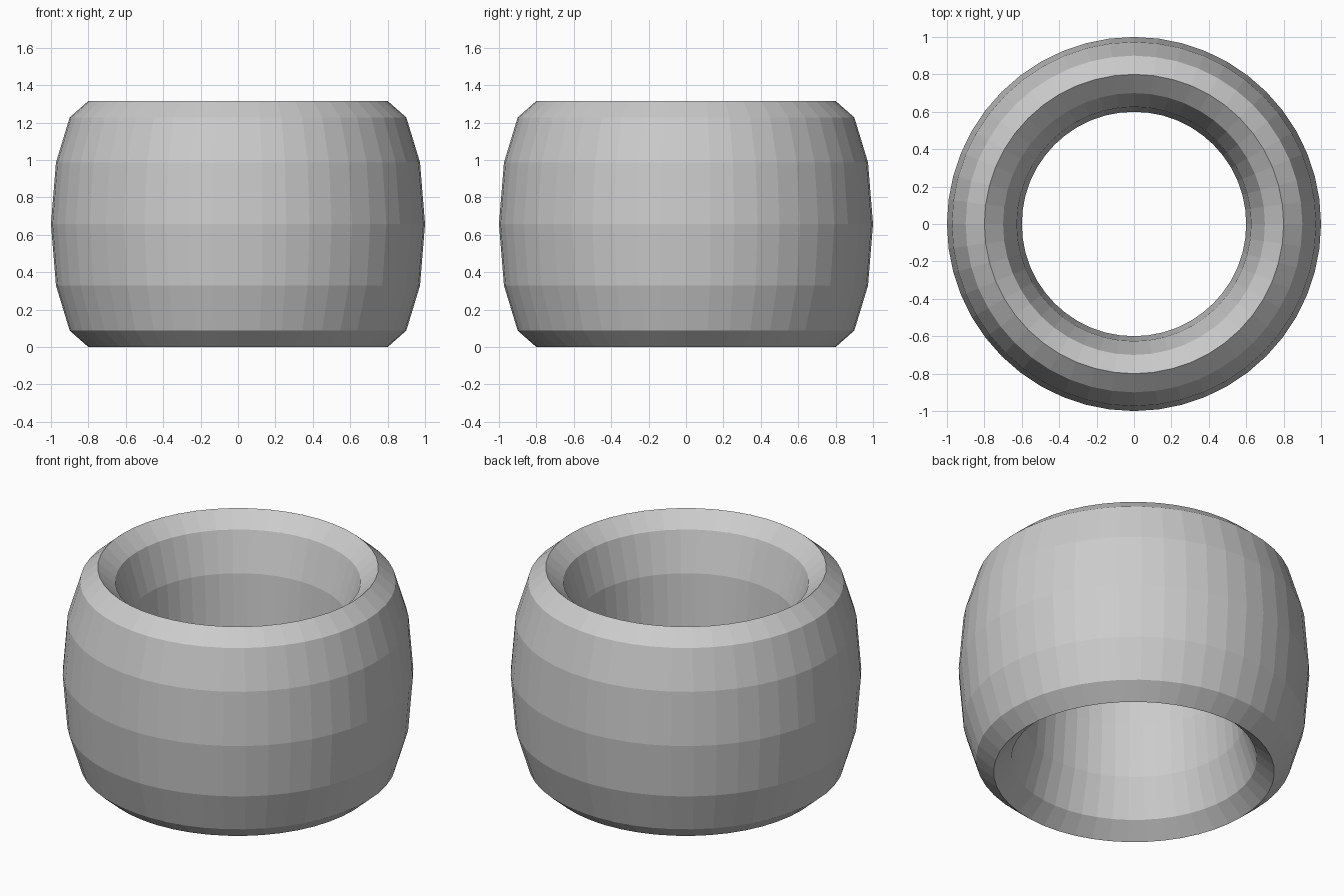
import bpy

if "Cube" in bpy.data.objects:
    bpy.data.objects.remove(bpy.data.objects["Cube"])

HEIGHT = 1.316
MAJOR, MINOR = 0.8, 0.2

# Ring: a low-poly torus stretched upwards into a barrel-shaped band
bpy.ops.mesh.primitive_torus_add(
    major_segments=48, minor_segments=12,
    major_radius=MAJOR, minor_radius=MINOR,
    location=(0, 0, HEIGHT / 2))
ring = bpy.context.object
ring.name = "barrel_ring"
ring.scale.z = HEIGHT / (2 * MINOR)
bpy.ops.object.transform_apply(location=False, rotation=False, scale=True)
bpy.ops.object.shade_flat()
